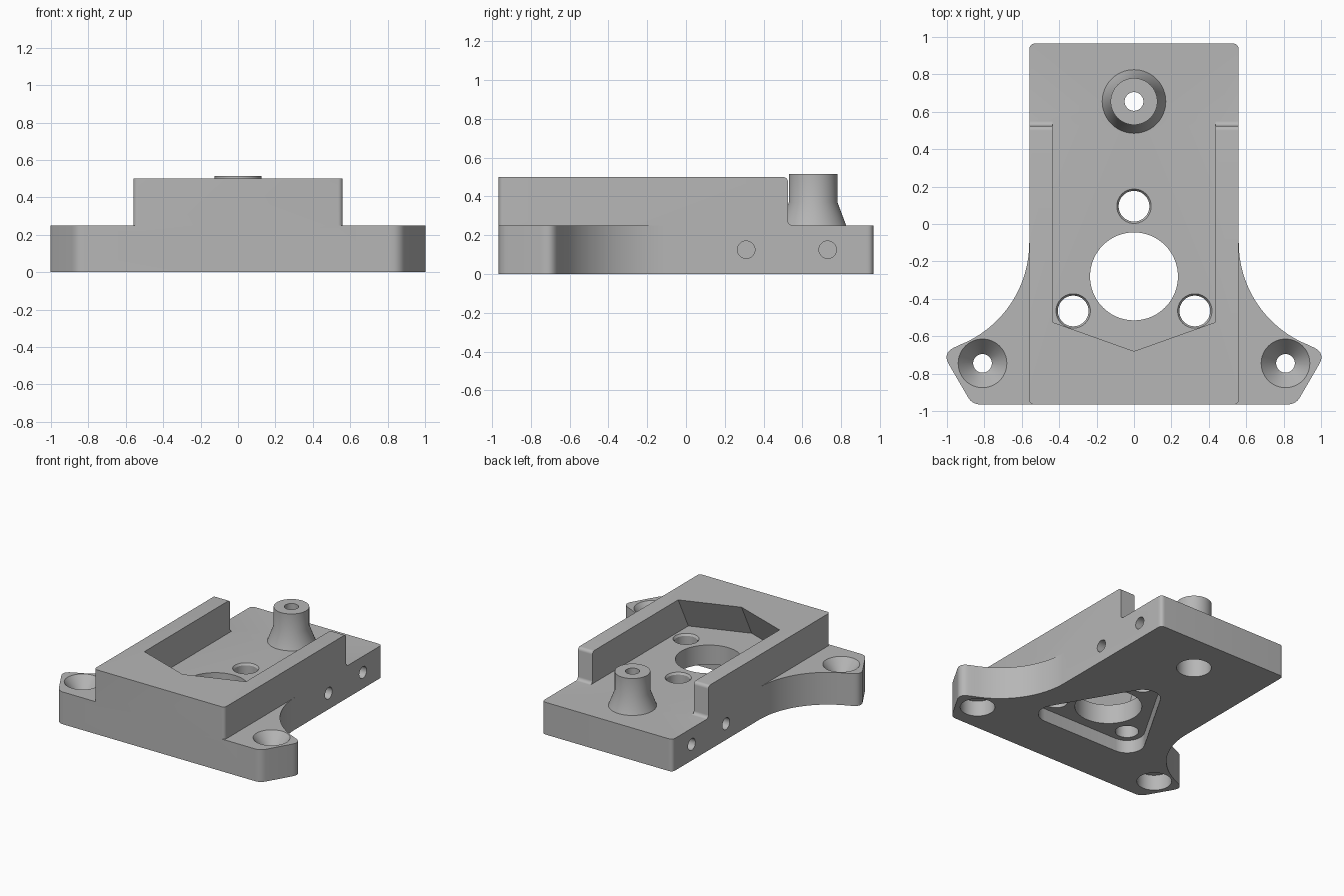
import bpy, bmesh, math
from mathutils import Vector, Matrix

if "Cube" in bpy.data.objects:
    bpy.data.objects.remove(bpy.data.objects["Cube"], do_unlink=True)

grey = bpy.data.materials.new("plain grey")
grey.use_nodes = True
tone = (0.47, 0.47, 0.47, 1)
grey.diffuse_color = tone
grey.node_tree.nodes["Principled BSDF"].inputs["Base Color"].default_value = tone

FRONT, BACK, SIDE, TOP, DECK = -0.965, 0.965, 0.56, 0.5, 0.25


def make(name, bm):
    bmesh.ops.recalc_face_normals(bm, faces=bm.faces)
    mesh = bpy.data.meshes.new(name)
    bm.to_mesh(mesh)
    bm.free()
    mesh.materials.append(grey)
    obj = bpy.data.objects.new(name, mesh)
    bpy.context.collection.objects.link(obj)
    return obj


def prism(points, offset):
    """Solid made by sweeping a flat outline along an offset."""
    bm = bmesh.new()
    face = bm.faces.new([bm.verts.new(p) for p in points])
    swept = bmesh.ops.extrude_face_region(bm, geom=[face])["geom"]
    moved = [g for g in swept if isinstance(g, bmesh.types.BMVert)]
    bmesh.ops.translate(bm, verts=moved, vec=offset)
    return bm


def lathe(name, profile, x=0, y=0, z=0, turn=0, segments=64):
    """Turned solid from (radius, height) pairs, capped at both ends."""
    bm = bmesh.new()
    rings = []
    for r, h in profile:
        angles = [math.tau * i / segments for i in range(segments)]
        rings.append([bm.verts.new((r * math.cos(a), r * math.sin(a), h)) for a in angles])
    for low, high in zip(rings, rings[1:]):
        for i in range(segments):
            j = (i + 1) % segments
            bm.faces.new((low[i], low[j], high[j], high[i]))
    bm.faces.new(rings[0])
    bm.faces.new(rings[-1])
    bm.transform(Matrix.Translation((x, y, z)) @ Matrix.Rotation(turn, 4, 'Y'))
    return make(name, bm)


def arc(cx, cy, r, start, end, steps):
    angles = [math.radians(start + (end - start) * i / steps) for i in range(steps + 1)]
    return [(cx + r * math.cos(a), cy + r * math.sin(a)) for a in angles]


def soft_corner(before, corner, after, trim, steps=8):
    """Rounded replacement for one outline corner."""
    c = Vector(corner)
    a = c + (Vector(before) - c).normalized() * trim
    b = c + (Vector(after) - c).normalized() * trim
    ts = [i / steps for i in range(steps + 1)]
    return [tuple(a * (1 - t) ** 2 + c * 2 * t * (1 - t) + b * t * t) for t in ts]


def combine(target, other, operation):
    mod = target.modifiers.new("combine", 'BOOLEAN')
    mod.operation = operation
    mod.solver = 'EXACT'
    mod.object = other
    bpy.context.view_layer.objects.active = target
    bpy.ops.object.modifier_apply(modifier=mod.name)
    bpy.data.objects.remove(other, do_unlink=True)


# Base plate: straight rear, sweeping flanks and two clipped front ears
sweep = arc(1.147, -0.1, 0.587, 180, 248, 24)
tip, toe = (1.025, -0.69), (0.865, FRONT)
half = soft_corner((0, BACK), (SIDE, BACK), (SIDE, 0), 0.035)
half += sweep
half += soft_corner(sweep[-1], tip, toe, 0.07)
half += soft_corner(tip, toe, (0, FRONT), 0.045)
outline = half + [(-x, y) for x, y in reversed(half)]
body = make("mounting_body", prism([(x, y, 0) for x, y in outline], (0, 0, DECK)))

# Raised block: side profile with rounded rear top and a small fillet at the deck
rear = 0.525
profile = [(FRONT, 0.1), (FRONT, TOP)]
profile += arc(rear - 0.025, TOP - 0.025, 0.025, 90, 0, 6)
profile += arc(rear + 0.025, DECK + 0.025, 0.025, 180, 270, 6)
profile += [(rear + 0.025, 0.1)]
bm = prism([(-SIDE, y, z) for y, z in profile], (2 * SIDE, 0, 0))
front_edges = [e for e in bm.edges
               if all(abs(v.co.y - FRONT) < 1e-4 for v in e.verts)
               and abs(e.verts[0].co.x - e.verts[1].co.x) < 1e-4]
bmesh.ops.bevel(bm, geom=front_edges, offset=0.025, segments=5, profile=0.5, affect='EDGES')
block = make("raised_block", bm)

# Open pocket in the block, its pointed front wall leaning forward at the bottom
low, high, lean = 0.05, 0.55, 0.5
pocket_outline = [(-0.435, 0.8), (-0.435, -0.525), (0, -0.68), (0.435, -0.525), (0.435, 0.8)]
bm = prism([(x, y, low) for x, y in pocket_outline], (0, 0, high - low))
for v in bm.verts:
    if v.co.y < 0:
        v.co.y -= lean * (TOP - v.co.z)
combine(block, make("pocket_cutter", bm), 'DIFFERENCE')
combine(body, block, 'UNION')

# Flared rear post
post_y = 0.655
post = lathe("post", [(0.17, 0.2), (0.17, DECK), (0.125, 0.37), (0.125, 0.515)], y=post_y)
combine(body, post, 'UNION')
cutters = [lathe("post_bore", [(0.122, -0.02), (0.122, 0.22), (0.05, 0.22), (0.05, 0.6)], y=post_y)]

# Triangular recess underneath, rounded about the three small holes
spots = [(0, 0.095), (-0.325, -0.465), (0.325, -0.465)]
recess = []
for (x, y), start in zip(spots, (30, 150, 270)):
    recess += arc(x, y, 0.125, start, start + 120, 10)
cutters.append(make("recess_cutter", prism([(x, y, -0.02) for x, y in recess], (0, 0, 0.12))))

# Large centre opening and small holes with a slight chamfer
cutters.append(lathe("centre_bore", [(0.235, -0.02), (0.235, 0.3)], y=-0.28, segments=96))
for x, y in spots:
    cutters.append(lathe("small_bore", [(0.082, 0), (0.082, 0.235), (0.092, DECK), (0.092, 0.28)], x, y))

# Countersunk ear holes and blind side holes, mirrored
for s in (-1, 1):
    cutters.append(lathe("ear_bore", [(0.122, -0.02), (0.122, 0.12), (0.05, 0.12),
                                      (0.05, 0.15), (0.138, 0.26)], s * 0.81, -0.745))
    for y in (0.31, 0.73):
        cutters.append(lathe("side_bore", [(0.045, -0.15), (0.045, 0.05)],
                             s * SIDE, y, 0.125, s * math.pi / 2, 32))
for cutter in cutters:
    combine(body, cutter, 'DIFFERENCE')

# Smooth curved walls, crisp edges
bpy.ops.object.select_all(action='DESELECT')
body.select_set(True)
bpy.context.view_layer.objects.active = body
bpy.ops.object.shade_smooth_by_angle(angle=math.radians(25))
